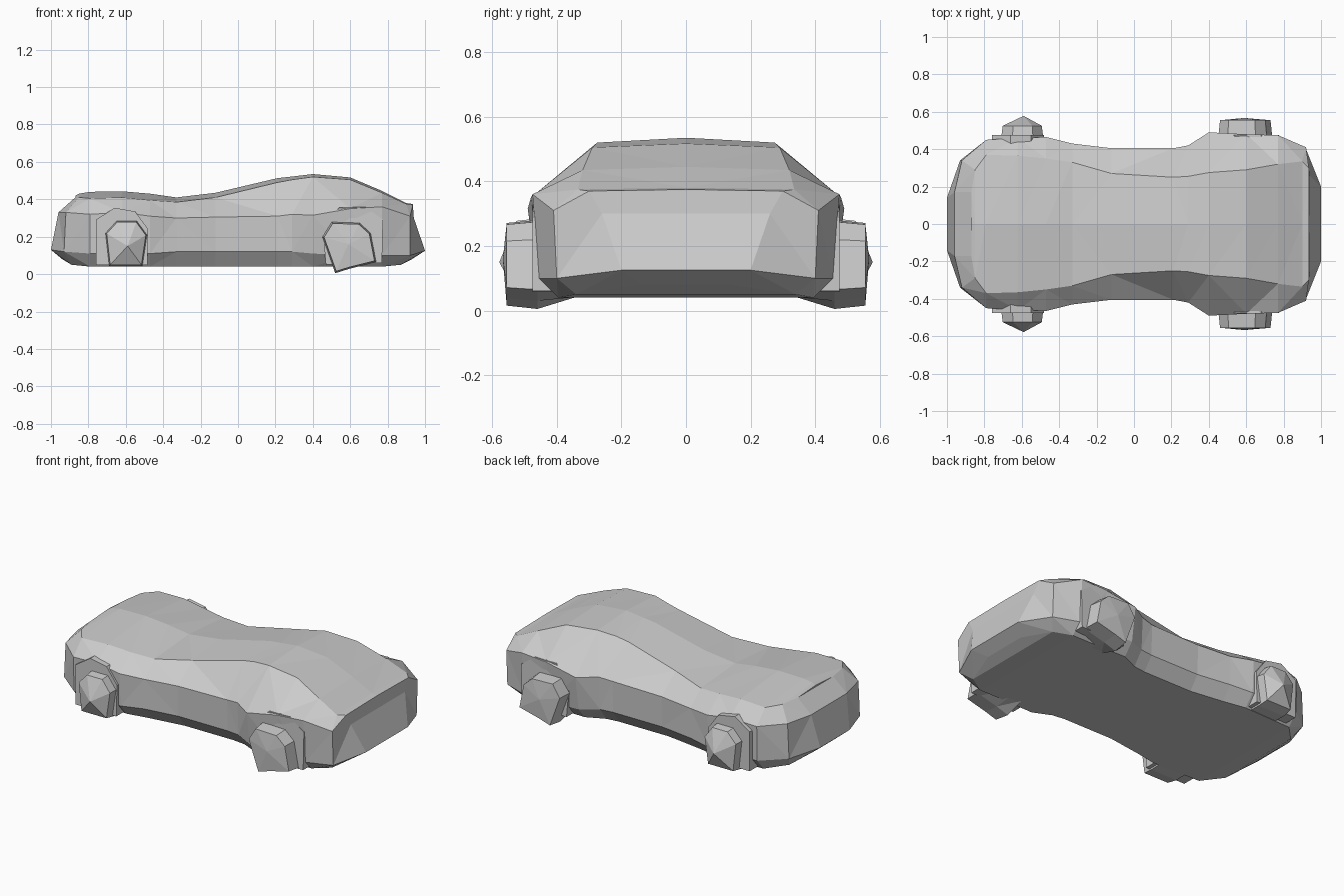
import bpy, bmesh

if "Cube" in bpy.data.objects:
    bpy.data.objects.remove(bpy.data.objects["Cube"])


def finish(bm, name):
    bmesh.ops.remove_doubles(bm, verts=bm.verts, dist=0.0005)
    bmesh.ops.triangulate(bm, faces=bm.faces)
    bmesh.ops.recalc_face_normals(bm, faces=bm.faces)
    mesh = bpy.data.meshes.new(name)
    bm.to_mesh(mesh)
    bm.free()
    obj = bpy.data.objects.new(name, mesh)
    bpy.context.collection.objects.link(obj)
    return obj


# Car body: x, floor z, then (half width, z) of sill, shoulder, roof edge, then centre top z
stations = [
    (-1.00, .08, .14, .13, .17, .33, .17, .41, .42),
    (-.93, .05, .34, .12, .34, .33, .29, .41, .43),
    (-.79, .04, .445, .11, .45, .32, .37, .405, .44),
    (-.62, .04, .45, .11, .46, .33, .365, .41, .443),
    (-.47, .04, .455, .11, .465, .31, .35, .395, .43),
    (-.33, .04, .43, .12, .43, .30, .33, .385, .41),
    (-.12, .04, .40, .12, .405, .305, .27, .41, .435),
    (.21, .04, .40, .12, .405, .31, .25, .49, .513),
    (.29, .04, .41, .12, .42, .32, .255, .505, .522),
    (.40, .04, .46, .11, .49, .315, .275, .52, .535),
    (.60, .04, .455, .10, .48, .35, .29, .505, .517),
    (.77, .04, .455, .10, .475, .36, .32, .435, .445),
    (.92, .05, .40, .10, .41, .31, .335, .375, .38),
    (1.00, .08, .20, .125, .26, .30, .30, .37, .375),
]
# Lengthwise setback of floor, sill, shoulder and roof levels near the ends
setback = {0: (.06, 0, .04, .13), 1: (.04, 0, .01, .08),
           12: (-.05, 0, 0, -.02), 13: (-.07, 0, -.06, -.065)}

bm = bmesh.new()
rings = []
for i, (x, zb, ws, zs, wm, zm, wr, zr, zt) in enumerate(stations):
    dx = setback.get(i, (0, 0, 0, 0))
    half = [(x + dx[0], ws - .06, zb), (x + dx[1], ws, zs),
            (x + dx[2], wm, zm), (x + dx[3], wr, zr)]
    ring = half + [(x + dx[3], 0, zt)] + [(a, -b, c) for a, b, c in reversed(half)]
    rings.append([bm.verts.new(p) for p in ring])
for a, b in zip(rings, rings[1:]):
    for j in range(9):
        k = (j + 1) % 9
        bm.faces.new((a[j], b[j], b[k], a[k]))
for r in (rings[0], rings[-1]):
    for j in range(3):
        bm.faces.new((r[j], r[j + 1], r[7 - j], r[8 - j]))
    bm.faces.new((r[3], r[4], r[5]))
finish(bm, "car_body")


def lofted(name, layers, side, apex=None):
    """Join matching outlines, given as (y, points), with an optional outer point."""
    bm = bmesh.new()
    loops = [[bm.verts.new((x, side * y, z)) for x, y, z in layer] for layer in layers]
    n = len(loops[0])
    for a, b in zip(loops, loops[1:]):
        for j in range(n):
            k = (j + 1) % n
            bm.faces.new((a[j], a[k], b[k], b[j]))
    bm.faces.new(loops[0])
    if apex:
        tip = bm.verts.new((apex[0], side * apex[1], apex[2]))
        for j in range(n):
            bm.faces.new((loops[-1][j], loops[-1][(j + 1) % n], tip))
    else:
        bm.faces.new(loops[-1])
    return finish(bm, name)


# Faceted wheels and the shallow arches that merge them with the body
front = [(-.69, .04), (-.51, .04), (-.485, .21), (-.54, .285), (-.65, .285), (-.71, .22)]
rear = [(.52, .005), (.60, .03), (.74, .065), (.71, .22), (.65, .275), (.50, .28), (.45, .2)]
front_arch = [(-.76, .05), (-.485, .05), (-.48, .24), (-.55, .335), (-.66, .355), (-.76, .29)]
rear_arch = [(.47, .05), (.77, .06), (.775, .29), (.68, .36), (.54, .355), (.45, .27)]


def scaled(points, y, s):
    cx = sum(p[0] for p in points) / len(points)
    cz = sum(p[1] for p in points) / len(points)
    return [(cx + (x - cx) * s, y, max(cz + (z - cz) * s, .005)) for x, z in points]


for side, label in ((-1, "right"), (1, "left")):
    for end, wheel, arch, tip, y in (
            ("front", front, front_arch, (-.59, .578, .15), .525),
            ("rear", rear, rear_arch, (.59, .567, .16), .555)):
        inner = [(x, .34, max(z, .042)) for x, z in wheel]
        lofted(f"{end}_{label}_wheel",
               [inner, scaled(wheel, .46, 1), scaled(wheel, y, .93)], side, tip)
        lofted(f"{end}_{label}_arch",
               [scaled(arch, .38, 1), scaled(arch, .475, 1)], side)
